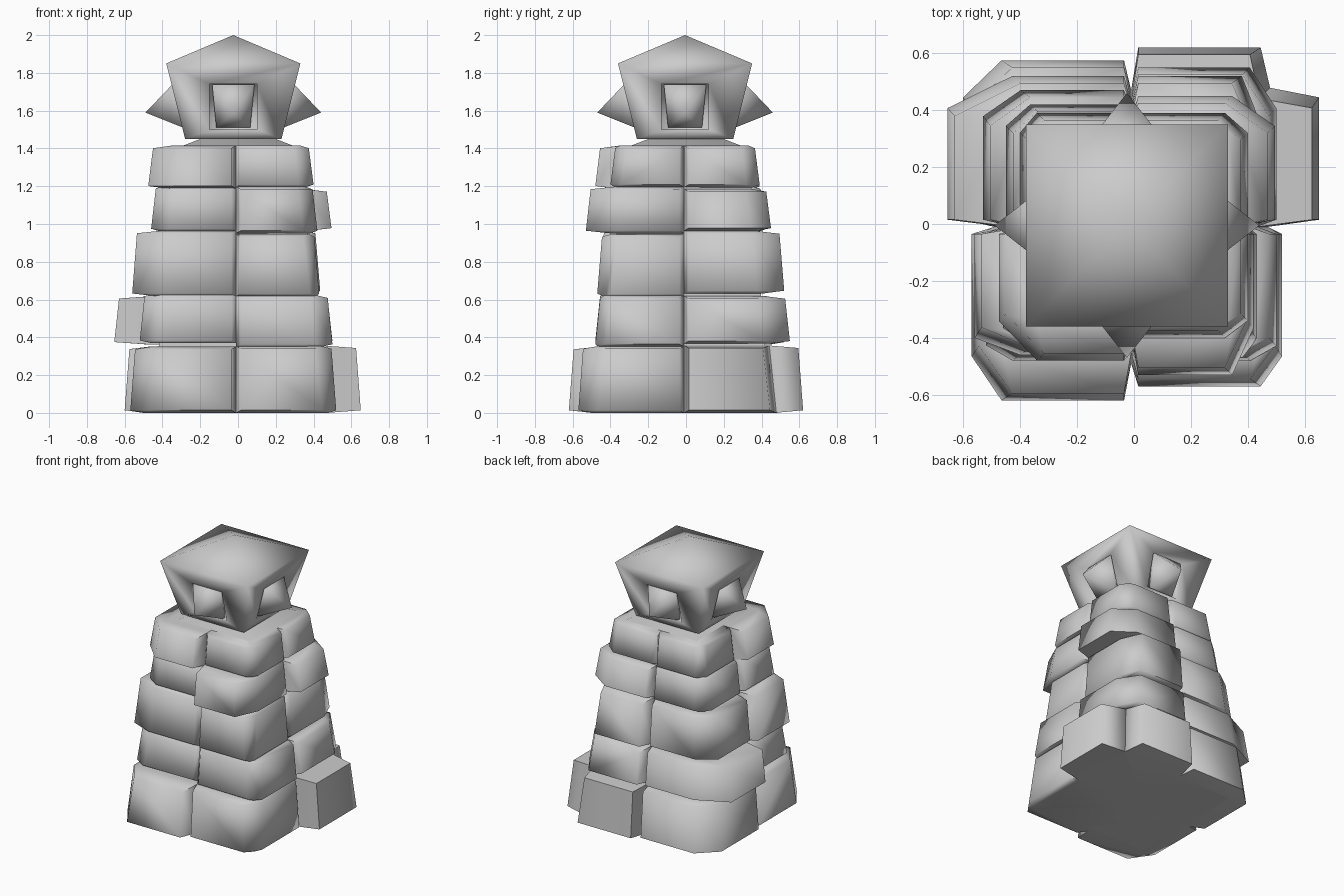
import bpy, bmesh, math, random
from mathutils import Vector

if "Cube" in bpy.data.objects:
    bpy.data.objects.remove(bpy.data.objects["Cube"])

random.seed(4)


def finish(bm, name, angle):
    bmesh.ops.recalc_face_normals(bm, faces=bm.faces)
    me = bpy.data.meshes.new(name)
    bm.to_mesh(me)
    bm.free()
    ob = bpy.data.objects.new(name, me)
    bpy.context.collection.objects.link(ob)
    bpy.ops.object.select_all(action='DESELECT')
    ob.select_set(True)
    bpy.context.view_layer.objects.active = ob
    bpy.ops.object.shade_smooth_by_angle(angle=math.radians(angle))
    return ob


def core(z):
    return 0.49 - 0.105 * z


def hull(bm, pts):
    vs = [bm.verts.new(p) for p in pts]
    r = bmesh.ops.convex_hull(bm, input=vs)
    junk = {g for g in r['geom_interior'] + r['geom_unused'] if isinstance(g, bmesh.types.BMVert)}
    if junk:
        bmesh.ops.delete(bm, geom=list(junk), context='VERTS')


def panel(reach, z0, z1, sx, sy, swap):
    """Points of one stone facing pushed out of the core wall."""
    pts = []
    for z, pull, dz in ((z0, 0.0, 0.014), (z1, 0.025, -0.014)):
        c = core(z)
        for u, r, zz in ((0.0, c - 0.01, z), (c, c - 0.01, z), (0, 0.1, z),
                         (0.025, reach - pull, z + dz), (c - 0.035, reach - pull, z + dz)):
            a, b = (r, u) if swap else (u, r)
            pts.append((a * sx - 0.01, b * sy - 0.01, zz))
    return pts


# Inner tower core with a sloping cap
bm = bmesh.new()
rings = []
for z, h in ((0, 0.45), (1.40, 0.33), (1.45, 0.2)):
    rings.append([bm.verts.new((a * h, b * h, z)) for a, b in ((-1, -1), (1, -1), (1, 1), (-1, 1))])
bm.faces.new(rings[0])
bm.faces.new(rings[2])
for lo, hi in zip(rings, rings[1:]):
    for i in range(4):
        j = (i + 1) % 4
        bm.faces.new((lo[i], lo[j], hi[j], hi[i]))
finish(bm, "tower_core", 30)

# Stone courses: (x reach, y reach) per course for each quadrant
levels = [0, 0.36, 0.625, 0.955, 1.195, 1.415]
stones = {
    (1, -1): [(0.53, 0.56), (0.51, 0.47), (0.44, 0.46), (0.43, 0.52), (0.41, 0.39)],
    (-1, -1): [(0.56, 0.61), (0.51, 0.47), (0.55, 0.45), (0.45, 0.42), (0.465, 0.47)],
    (1, 1): [(0.66, 0.63), (0.51, 0.56), (0.445, 0.53), (0.505, 0.46), (0.41, 0.40)],
    (-1, 1): [(0.59, 0.585), (0.645, 0.53), (0.52, 0.48), (0.44, 0.43), (0.39, 0.40)],
}
for i in range(5):
    bm = bmesh.new()
    for (sx, sy), reach in stones.items():
        z0 = levels[i] + (random.uniform(-0.012, 0.012) if i else 0)
        z1 = levels[i + 1] + (random.uniform(-0.012, 0.012) if i < 4 else 0)
        rx, ry = reach[i]
        a = panel(rx, z0, z1, sx, sy, True)
        b = panel(ry, z0, z1, sx, sy, False)
        # the biggest corner keeps its two stones apart
        if min(rx, ry) > 0.6:
            hull(bm, a)
            hull(bm, b)
        else:
            hull(bm, a + b)
    finish(bm, "stone_course_%d" % (i + 1), 80)

# Lantern house: flared walls with recessed windows and a pyramid roof
CX, CY = -0.025, -0.005


def wall(z):
    return 0.255 + 0.25 * (z - 1.45)


def spot(k, u, r, z):
    c, s = ((1, 0), (0, 1), (-1, 0), (0, -1))[k]
    return Vector((CX + c * r - s * u, CY + s * r + c * u, z))


def ring(bm, k, pts, depth):
    return [bm.verts.new(spot(k, u, wall(z) - depth, z)) for u, z in pts]


house, lights = bmesh.new(), bmesh.new()
hole = [(-0.125, 1.5), (0.125, 1.5), (0.125, 1.74), (-0.125, 1.74)]
glow = [(-0.09, 1.51), (0.09, 1.51), (0.112, 1.739), (-0.112, 1.739)]
lo, hi = wall(1.45), wall(1.85)
for k in range(4):
    outer = ring(house, k, [(-lo, 1.45), (lo, 1.45), (hi, 1.85), (-hi, 1.85)], 0)
    rim = ring(house, k, hole, 0)
    back = ring(house, k, hole, 0.03)
    for p, q in ((outer, rim), (rim, back)):
        for i in range(4):
            j = (i + 1) % 4
            house.faces.new((p[i], p[j], q[j], q[i]))
    house.faces.new(back)
    house.faces.new((outer[3], outer[2], house.verts.new((CX, CY, 2.0))))
    house.faces.new((outer[1], outer[0], house.verts.new((CX, CY, 1.45))))
    # Pointed light in each window
    base = ring(lights, k, glow, 0.005)
    foot = ring(lights, k, glow, 0.03)
    tip = lights.verts.new(spot(k, 0, 0.465, 1.59))
    for i in range(4):
        j = (i + 1) % 4
        lights.faces.new((base[i], base[j], tip))
        lights.faces.new((foot[i], foot[j], base[j], base[i]))
bmesh.ops.remove_doubles(house, verts=house.verts, dist=0.001)
finish(house, "lantern_house", 100)
finish(lights, "window_lights", 100)
